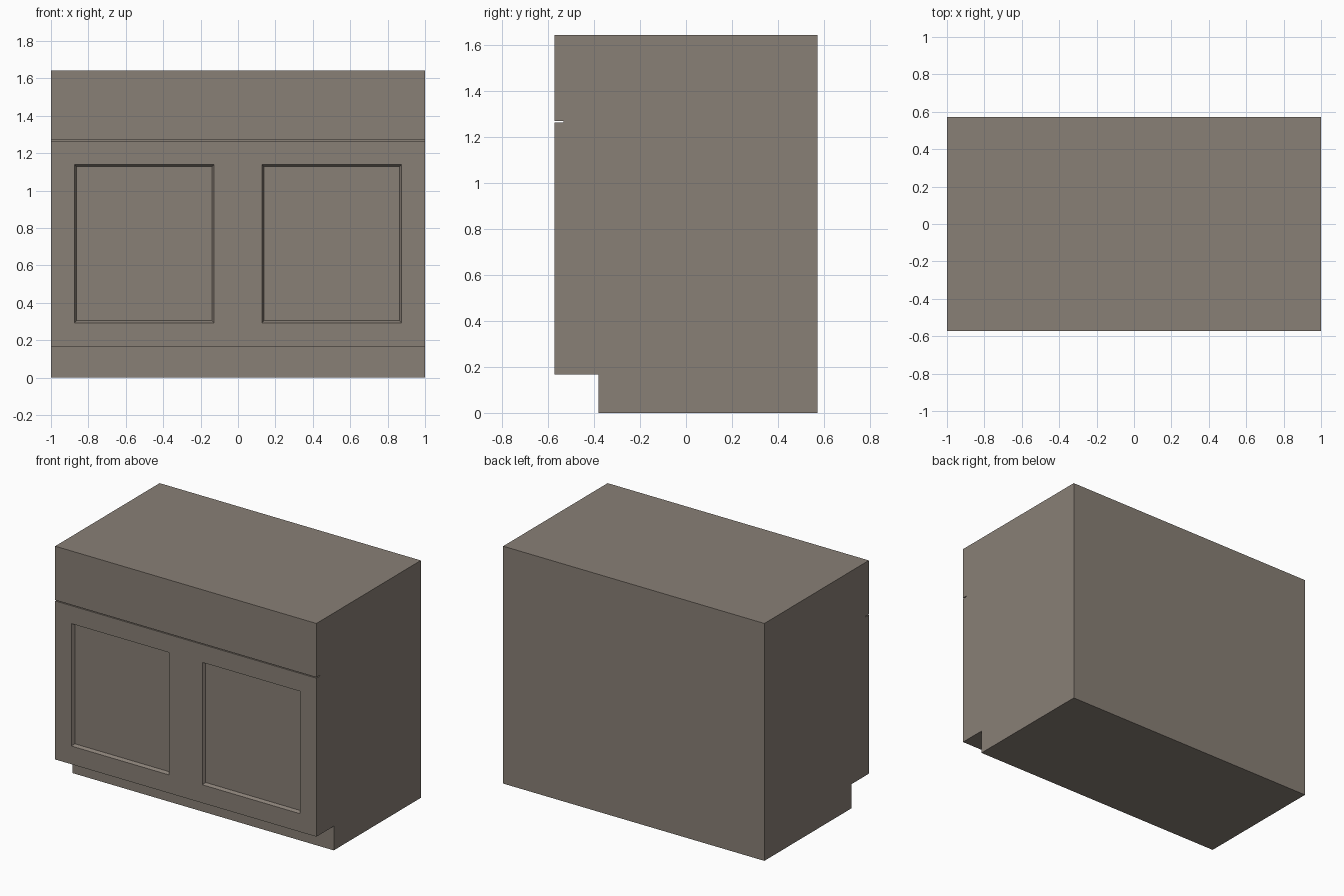
import bpy, bmesh
from mathutils import Vector

if "Cube" in bpy.data.objects:
    bpy.data.objects.remove(bpy.data.objects["Cube"])

HALF_W, HALF_D, HEIGHT = 1.0, 0.571, 1.643
KICK_Y, KICK_Z = -0.381, 0.167          # toe kick
GAP_LO, GAP_HI, GAP_DEPTH = 1.264, 1.270, 0.038   # slit under the drawer front

mat = bpy.data.materials.new("painted_wood")
mat.diffuse_color = (0.25, 0.215, 0.182, 1)
mat.use_nodes = True
mat.node_tree.nodes["Principled BSDF"].inputs["Base Color"].default_value = mat.diffuse_color

# Side profile (y, z), with toe kick and drawer slit
profile = [
    (HALF_D, 0), (HALF_D, HEIGHT), (-HALF_D, HEIGHT),
    (-HALF_D, GAP_HI), (-HALF_D + GAP_DEPTH, GAP_HI),
    (-HALF_D + GAP_DEPTH, GAP_LO), (-HALF_D, GAP_LO),
    (-HALF_D, KICK_Z), (KICK_Y, KICK_Z), (KICK_Y, 0),
]

# Cabinet body: profile swept across the width
bm = bmesh.new()
side = bm.faces.new([bm.verts.new((-HALF_W, y, z)) for y, z in profile])
ext = bmesh.ops.extrude_face_region(bm, geom=[side])
bmesh.ops.translate(bm, vec=(2 * HALF_W, 0, 0),
                    verts=[g for g in ext["geom"] if isinstance(g, bmesh.types.BMVert)])
bmesh.ops.recalc_face_normals(bm, faces=bm.faces)


def door_faces():
    """Faces lying on the front plane between the toe kick and the slit."""
    return [f for f in bm.faces if f.normal.y < -0.9
            and f.calc_center_median().y < -HALF_D + 0.001
            and f.calc_center_median().z < GAP_LO]


def cut(co, no):
    faces = door_faces()
    geom = set(faces)
    for f in faces:
        geom.update(f.edges)
        geom.update(f.verts)
    bmesh.ops.bisect_plane(bm, geom=list(geom), plane_co=Vector(co), plane_no=Vector(no))
    bm.normal_update()


# Outline the two door panels on the front
for x in (-0.875, -0.127, 0.127, 0.875):
    cut((x, 0, 0), (1, 0, 0))
for z in (0.293, 1.14):
    cut((0, 0, z), (0, 0, 1))

# Recessed panels with sloped edges
panels = [f for f in door_faces()
          if 0.3 < abs(f.calc_center_median().x) < 0.7
          and 0.5 < f.calc_center_median().z < 0.9]
bmesh.ops.inset_individual(bm, faces=panels, thickness=0.016, depth=0)
for f in panels:
    bmesh.ops.translate(bm, vec=(0, 0.02, 0), verts=f.verts[:])
bm.normal_update()

mesh = bpy.data.meshes.new("cabinet_body")
bm.to_mesh(mesh)
bm.free()
mesh.materials.append(mat)
body = bpy.data.objects.new("cabinet_body", mesh)
bpy.context.collection.objects.link(body)
